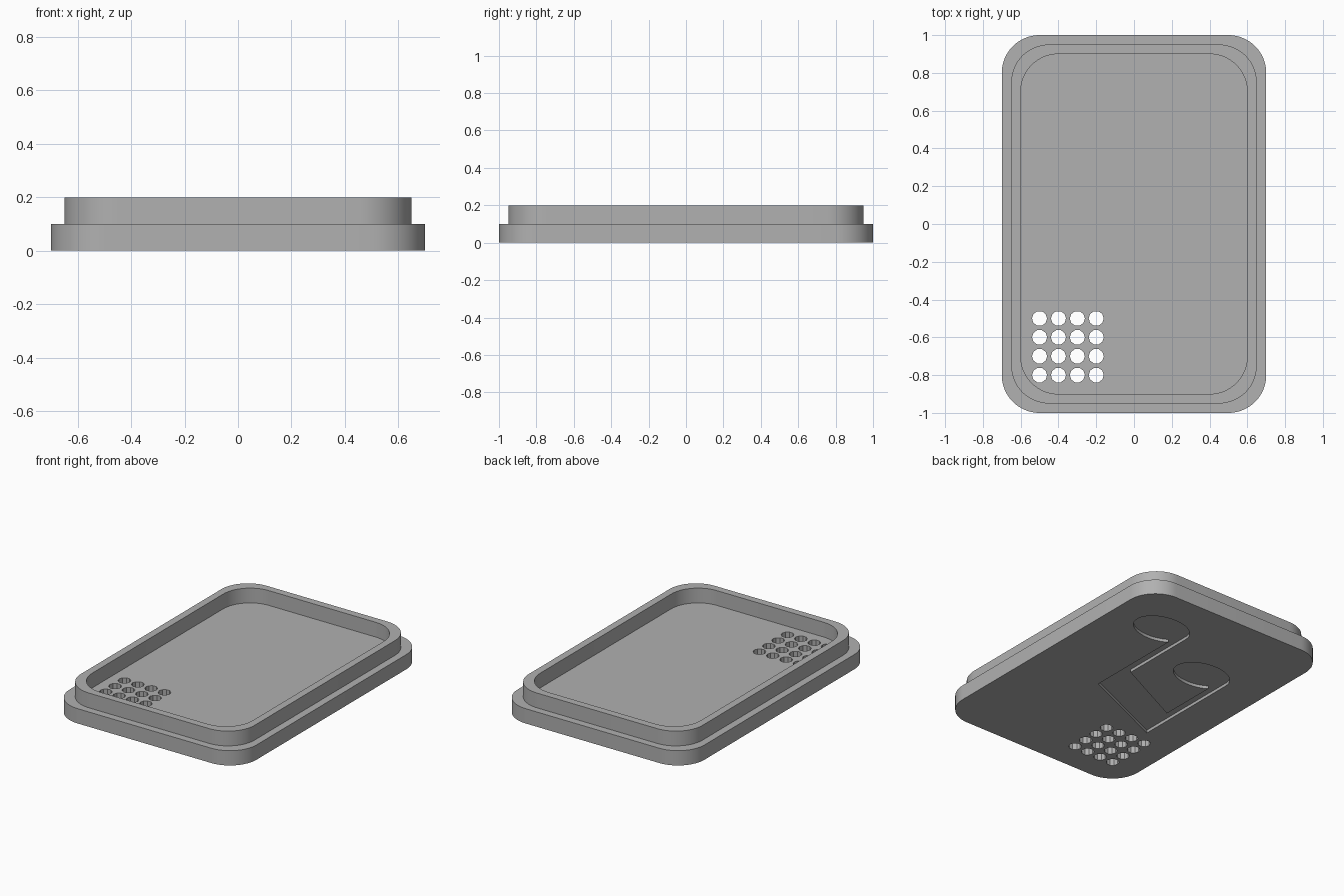
import bpy
import bmesh
from math import cos, sin, pi, radians

cube = bpy.data.objects.get("Cube")
if cube:
    bpy.data.objects.remove(cube, do_unlink=True)

GREY = (0.44, 0.44, 0.44, 1)
mat = bpy.data.materials.new("plain grey")
mat.use_nodes = True
mat.diffuse_color = GREY
mat.node_tree.nodes["Principled BSDF"].inputs["Base Color"].default_value = GREY


def arc(cx, cy, rx, ry, start, end, steps):
    """Points along an elliptical arc, angles in degrees."""
    angles = [radians(start + (end - start) * i / steps) for i in range(steps + 1)]
    return [(cx + rx * cos(a), cy + ry * sin(a)) for a in angles]


def rounded_rect(hx, hy, r=0.2, steps=16):
    pts = []
    for i, (sx, sy) in enumerate([(1, 1), (-1, 1), (-1, -1), (1, -1)]):
        pts += arc(sx * (hx - r), sy * (hy - r), r, r, 90 * i, 90 * i + 90, steps)
    return pts


def add_prism(bm, pts, z0, z1):
    low = [bm.verts.new((x, y, z0)) for x, y in pts]
    high = [bm.verts.new((x, y, z1)) for x, y in pts]
    bm.faces.new(low[::-1])
    bm.faces.new(high)
    bridge(bm, low, high)


def bridge(bm, a, b):
    for i in range(len(a)):
        j = (i + 1) % len(a)
        bm.faces.new((a[i], a[j], b[j], b[i]))


def finish(bm, name):
    bmesh.ops.recalc_face_normals(bm, faces=bm.faces)
    me = bpy.data.meshes.new(name)
    bm.to_mesh(me)
    bm.free()
    me.materials.append(mat)
    ob = bpy.data.objects.new(name, me)
    bpy.context.collection.objects.link(ob)
    return ob


def activate(ob):
    bpy.ops.object.select_all(action="DESELECT")
    ob.select_set(True)
    bpy.context.view_layer.objects.active = ob


def cut(ob, cutter):
    mod = ob.modifiers.new("cut", "BOOLEAN")
    mod.operation = "DIFFERENCE"
    mod.solver = "EXACT"
    mod.object = cutter
    activate(ob)
    bpy.ops.object.modifier_apply(modifier=mod.name)
    bpy.data.objects.remove(cutter, do_unlink=True)


# Base plate
bm = bmesh.new()
add_prism(bm, rounded_rect(0.7, 1.0), 0, 0.1)
base = finish(bm, "base_plate")

# Grid of through holes
bm = bmesh.new()
for ix in range(4):
    for iy in range(4):
        ring = arc(-0.5 + 0.1 * ix, -0.8 + 0.1 * iy, 0.04, 0.04, 0, 324, 9)
        add_prism(bm, ring, -0.1, 0.2)
cut(base, finish(bm, "hole_cutter"))

# Shallow beamed-note recess in the underside: two heads, two stems, slanted beam
outline = arc(0.32, 0.645, 0.195, 0.135, 180, -134, 40)
outline += [(0.185, -0.12), (-0.43, -0.39)]
outline += arc(-0.235, 0.365, 0.195, 0.135, 180, -134, 40)
outline += [(-0.37, -0.127), (0.125, 0.116)]
bm = bmesh.new()
add_prism(bm, outline, -0.05, 0.02)
cut(base, finish(bm, "recess_cutter"))

# Raised rim standing on the plate
bm = bmesh.new()
outer, inner = rounded_rect(0.65, 0.95), rounded_rect(0.6, 0.9)
loops = [[bm.verts.new((x, y, z)) for x, y in pts]
         for pts, z in ((outer, 0.1), (outer, 0.2), (inner, 0.2), (inner, 0.1))]
for k in range(4):
    bridge(bm, loops[k], loops[(k + 1) % 4])
rim = finish(bm, "rim")

for ob in (base, rim):
    activate(ob)
    bpy.ops.object.shade_smooth_by_angle(angle=radians(30))
